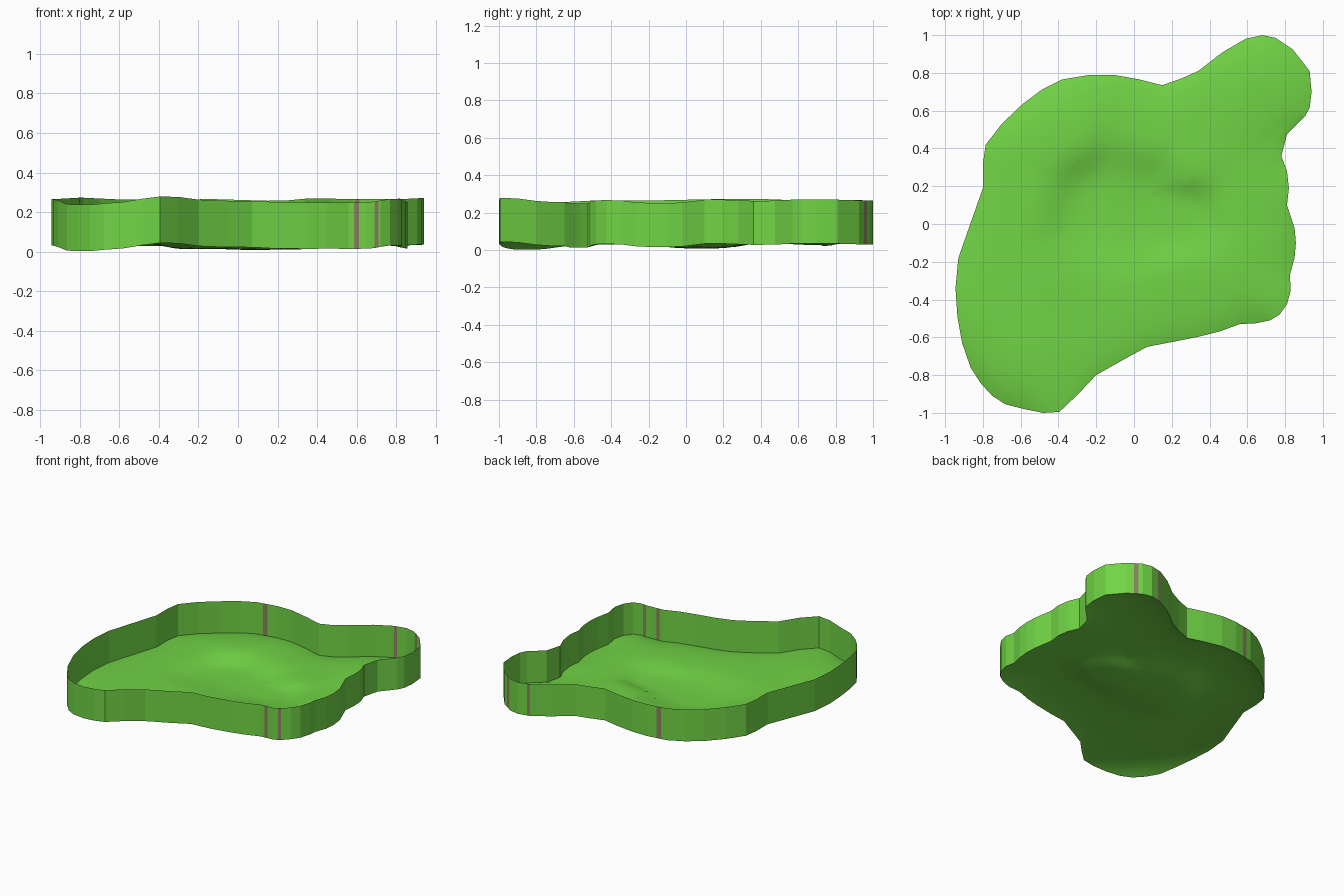
import bpy, bmesh, math
from mathutils import Vector
from mathutils.geometry import intersect_point_line

if "Cube" in bpy.data.objects:
    bpy.data.objects.remove(bpy.data.objects["Cube"])

def material(name, rgb):
    m = bpy.data.materials.new(name)
    m.diffuse_color = (*rgb, 1)
    m.use_nodes = True
    m.node_tree.nodes["Principled BSDF"].inputs["Base Color"].default_value = m.diffuse_color
    return m

GREEN = material("grass_green", (0.165, 0.66, 0.06))
BROWN = material("stripe_brown", (0.25, 0.225, 0.11))
WALL_H = 0.235
CENTRE = (0.0, 0.1)

# plan outline, clockwise from the tip of the lobe
OUTLINE = [
    (.68, 1), (.75, .985), (.84, .925), (.93, .81), (.94, .70), (.93, .615), (.905, .57),
    (.81, .475), (.78, .36), (.81, .28), (.82, .19), (.81, .10), (.85, -.02), (.857, -.10),
    (.85, -.18), (.825, -.27), (.83, -.35), (.81, -.425), (.77, -.48), (.72, -.51),
    (.65, -.525), (.56, -.53), (.45, -.57), (.35, -.595), (.2, -.625), (.07, -.65),
    (-.05, -.715), (-.20, -.80), (-.30, -.905), (-.395, -.995), (-.48, -1), (-.58, -.98),
    (-.68, -.955), (-.75, -.91), (-.81, -.845), (-.865, -.76), (-.91, -.63), (-.935, -.49),
    (-.945, -.34), (-.93, -.18), (-.80, .19), (-.80, .32), (-.785, .42), (-.70, .53),
    (-.59, .635), (-.49, .71), (-.38, .765), (-.23, .79), (-.11, .79), (.03, .765),
    (.15, .735), (.25, .77), (.34, .81), (.47, .91), (.59, .98)]

# height of the floor's edge at a few places: x, y, z
EDGE = [
    (.68, 1, .03), (.93, .65, .035), (.78, .36, .028), (.82, .19, .035), (.85, -.15, .016),
    (.80, -.43, .032), (.6, -.53, .014), (.3, -.6, .014), (0, -.68, .022), (-.395, -1, .044),
    (-.58, -.98, .016), (-.76, -.9, .002), (-.94, -.4, .03), (-.8, .25, .038),
    (-.45, .73, .028), (-.1, .79, .03), (.15, .735, .022), (.4, .86, .033)]
# height inside: a hollow in the middle with a low ridge around it
INSIDE = [
    (.1, .1, .008), (-.2, .12, .012), (.25, .06, .01), (-.4, .48, .07), (-.6, .2, .06),
    (-.65, -.35, .06), (-.5, -.7, .065), (-.15, -.5, .045), (.25, -.35, .045),
    (.6, -.22, .055), (.6, .1, .05), (.32, .32, .055), (.65, .7, .065), (.1, .55, .055)]

def blend(table, x, y):
    """Smooth blend of the heights in a table."""
    total = weight = 0
    for hx, hy, hz in table:
        w = 1 / ((x - hx) ** 2 + (y - hy) ** 2 + 0.004) ** 2
        total += w * hz
        weight += w
    return total / weight

def edge_height(x, y):
    return blend(EDGE, x, y)

def edge_distance(x, y):
    p, best = Vector((x, y, 0)), 9
    for i, a in enumerate(OUTLINE):
        a, b = Vector((*a, 0)), Vector((*OUTLINE[(i + 1) % len(OUTLINE)], 0))
        t = intersect_point_line(p, a, b)[1]
        best = min(best, (p - a.lerp(b, min(1, max(0, t)))).length)
    return best

def ground(x, y):
    """The floor rises from its edge to a ridge, then sinks to the hollow."""
    rise = 1 - math.exp(-edge_distance(x, y) / 0.11)
    return edge_height(x, y) * (1 - rise) + blend(INSIDE, x, y) * rise

# stripes: centre x, sign of y and half width, cut into the outline
STRIPES = [(.6, -1, .012), (.7, -1, .01), (-.32, 1, .017), (.603, 1, .012), (.787, 1, .012)]
points, striped = [], []
for i, (x0, y0) in enumerate(OUTLINE):
    x1, y1 = OUTLINE[(i + 1) % len(OUTLINE)]
    points.append((x0, y0)); striped.append(False)
    for sx, side, half in STRIPES:
        if min(x0, x1) < sx < max(x0, x1) and side * y0 > 0.5 and (side > 0 or x0 > 0.5):
            if side > 0 and (x1 < x0):
                continue
            d = half if x1 > x0 else -half
            for x, flag in ((sx - d, True), (sx + d, False)):
                t = (x - x0) / (x1 - x0)
                points.append((x, y0 + t * (y1 - y0))); striped.append(flag)
N = len(points)

def make_object(name, bm, smooth):
    mesh = bpy.data.meshes.new(name)
    bm.to_mesh(mesh)
    bm.free()
    mesh.materials.append(GREEN)
    mesh.materials.append(BROWN)
    for p in mesh.polygons:
        p.use_smooth = smooth
    ob = bpy.data.objects.new(name, mesh)
    bpy.context.collection.objects.link(ob)
    return ob

# uneven floor: rings shrinking from the outline to the centre
bm = bmesh.new()
RINGS = 16
rings = []
for r in range(RINGS):
    s = 1 - (r / RINGS) ** 1.3
    ring = []
    for px, py in points:
        x = CENTRE[0] + (px - CENTRE[0]) * s
        y = CENTRE[1] + (py - CENTRE[1]) * s
        ring.append(bm.verts.new((x, y, ground(x, y))))
    rings.append(ring)
mid = bm.verts.new((*CENTRE, ground(*CENTRE)))
for a, b in zip(rings, rings[1:]):
    for i in range(N):
        j = (i + 1) % N
        bm.faces.new((a[j], a[i], b[i], b[j]))
for i in range(N):
    bm.faces.new((rings[-1][(i + 1) % N], rings[-1][i], mid))
make_object("floor", bm, True)

# thin upright wall following the edge of the floor
bm = bmesh.new()
low = [bm.verts.new((x, y, edge_height(x, y))) for x, y in points]
high = [bm.verts.new((x, y, edge_height(x, y) + WALL_H)) for x, y in points]
for i in range(N):
    j = (i + 1) % N
    f = bm.faces.new((low[i], high[i], high[j], low[j]))
    f.material_index = 1 if striped[i] else 0
for f in bm.faces:
    f.normal_update()
    c = f.calc_center_median()
    if f.normal.x * (c.x - CENTRE[0]) + f.normal.y * (c.y - CENTRE[1]) < 0:
        f.normal_flip()
make_object("rim_wall", bm, False)
